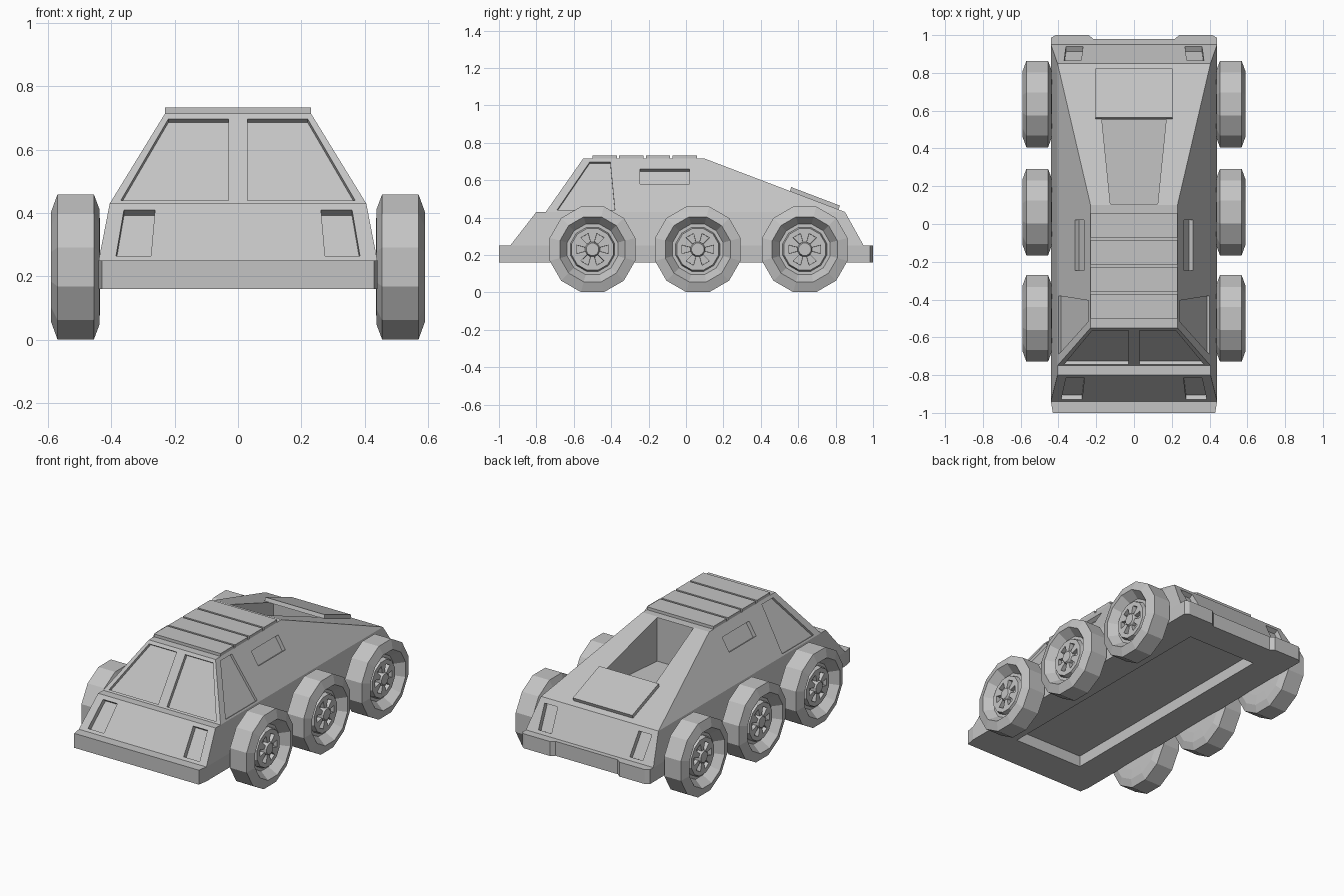
import bpy, bmesh, math
from mathutils import Vector

if "Cube" in bpy.data.objects:
    bpy.data.objects.remove(bpy.data.objects["Cube"])

grey = bpy.data.materials.new("armour grey")
grey.use_nodes = True
grey.diffuse_color = (0.55, 0.55, 0.55, 1)
grey.node_tree.nodes["Principled BSDF"].inputs["Base Color"].default_value = (0.55, 0.55, 0.55, 1)


def finish(name, bm):
    """Turn a bmesh into a grey, flat-shaded object."""
    bmesh.ops.recalc_face_normals(bm, faces=bm.faces)
    mesh = bpy.data.meshes.new(name)
    bm.to_mesh(mesh)
    bm.free()
    mesh.materials.append(grey)
    ob = bpy.data.objects.new(name, mesh)
    bpy.context.collection.objects.link(ob)
    return ob


def prism(bm, pts, start, end):
    """Solid between two copies of a polygon, moved by two vectors."""
    lo = [bm.verts.new(Vector(p) + start) for p in pts]
    hi = [bm.verts.new(Vector(p) + end) for p in pts]
    bm.faces.new(lo)
    bm.faces.new(hi)
    for i in range(len(pts)):
        j = (i + 1) % len(pts)
        bm.faces.new((lo[i], lo[j], hi[j], hi[i]))


def recess(bm, pts, depth, sides=(1, -1)):
    """Cutter sunk into the surface that the polygon lies on."""
    for s in sides:
        p = [Vector((x * s, y, z)) for x, y, z in pts]
        n = (p[1] - p[0]).cross(p[2] - p[0]).normalized()
        if n.z < 0:
            n = -n
        prism(bm, p, n * 0.02, n * -depth)


def along(v, v0, v1, a, b):
    return a + (b - a) * (v - v0) / (v1 - v0)


# Sloping surfaces of the hull
LOW, MID, TOP = 0.25, 0.43, 0.715
def hood(x, z): return (x, along(z, LOW, MID, -0.94, -0.8), z)
def screen(x, z): return (x, along(z, MID, TOP, -0.75, -0.55), z)
def flank(y, z): return (along(z, MID, TOP, 0.405, 0.23), y, z)
def deck(x, y): return (x, y, along(y, 0.1, 0.85, TOP, MID))
def tail(x, y): return (x, y, along(y, 0.85, 0.95, MID, LOW))


# Hull, one half named by corner and mirrored
half = {
    "nose_low": (0.43, -1, 0.16), "nose_top": (0.43, -1, LOW),
    "sill_f_low": (0.44, -0.94, 0.16), "sill_f": (0.44, -0.94, LOW),
    "sill_r_low": (0.44, 0.95, 0.16), "sill_r": (0.44, 0.95, LOW),
    "hood_top": (0.405, -0.8, MID), "screen_low": (0.405, -0.75, MID),
    "tail_top": (0.405, 0.85, MID),
    "roof_f": (0.23, -0.55, TOP), "roof_r": (0.23, 0.1, TOP),
}
bm = bmesh.new()
left = {k: bm.verts.new(p) for k, p in half.items()}
right = {k: bm.verts.new((-p[0], p[1], p[2])) for k, p in half.items()}
ring = ["nose_low", "nose_top", "sill_f", "hood_top", "screen_low", "roof_f",
        "roof_r", "tail_top", "sill_r", "sill_r_low", "sill_f_low"]
for a, b in zip(ring, ring[1:] + ring[:1]):
    bm.faces.new((left[a], left[b], right[b], right[a]))
for s in (left, right):
    for names in (("nose_low", "nose_top", "sill_f", "sill_f_low"),
                  ("sill_f_low", "sill_f", "sill_r", "sill_r_low"),
                  ("sill_f", "hood_top", "screen_low", "tail_top", "sill_r"),
                  ("screen_low", "roof_f", "roof_r", "tail_top")):
        bm.faces.new([s[n] for n in names])
hull = finish("hull", bm)

# Recesses: windows, lamps, side vents, cargo bay, underside
bm = bmesh.new()
recess(bm, [screen(0.03, 0.44), screen(0.37, 0.44), screen(0.22, 0.697), screen(0.03, 0.697)], 0.02)
recess(bm, [flank(-0.69, 0.44), flank(-0.38, 0.44), flank(-0.405, 0.697), flank(-0.515, 0.697)], 0.015)
recess(bm, [hood(0.275, 0.265), hood(0.385, 0.265), hood(0.36, 0.41), hood(0.262, 0.41)], 0.03)
recess(bm, [flank(-0.245, 0.58), flank(0.02, 0.58), flank(0.02, 0.66), flank(-0.245, 0.66)], 0.025)
recess(bm, [tail(0.27, 0.94), tail(0.36, 0.94), tail(0.37, 0.865), tail(0.28, 0.865)], 0.03)
bay = [(-0.125, 0.105, 0), (0.125, 0.105, 0), (0.175, 0.6, 0), (-0.175, 0.6, 0)]
prism(bm, bay, Vector((0, 0, 0.44)), Vector((0, 0, 0.9)))
under = [(-0.24, -0.78, 0), (0.24, -0.78, 0), (0.24, 0.8, 0), (-0.24, 0.8, 0)]
prism(bm, under, Vector((0, 0, 0.1)), Vector((0, 0, 0.23)))
cutter = finish("recess_cutter", bm)
cutter.hide_render = True
cut = hull.modifiers.new("recesses", "BOOLEAN")
cut.operation = "DIFFERENCE"
cut.solver = "EXACT"
cut.object = cutter
bpy.context.view_layer.objects.active = hull
bpy.ops.object.modifier_apply(modifier=cut.name)
bpy.data.objects.remove(cutter)

# Roof slats
bm = bmesh.new()
for i in range(4):
    y = -0.5 + i * 0.1425
    prism(bm, [(-0.23, y, TOP), (0.23, y, TOP), (0.23, y + 0.13, TOP), (-0.23, y + 0.13, TOP)],
          Vector((0, 0, -0.005)), Vector((0, 0, 0.018)))
finish("roof_slats", bm)

# Cargo hatch lying on the rear deck
bm = bmesh.new()
up = Vector((0, 0.285, 0.75)).normalized()
prism(bm, [deck(-0.205, 0.555), deck(0.205, 0.555), deck(0.205, 0.815), deck(-0.205, 0.815)],
      up * -0.002, up * 0.022)
finish("cargo_hatch", bm)

# Rear bumper with a stepped middle and clipped corners
bm = bmesh.new()
outline = [(0.44, 0.95), (0.44, 0.985), (0.415, 1.0), (0.24, 1.0), (0.215, 0.98)]
outline += [(-x, y) for x, y in reversed(outline)]
prism(bm, [(x, y, 0.16) for x, y in outline], Vector(), Vector((0, 0, LOW - 0.16)))
finish("rear_bumper", bm)

# Wheels: profile of (offset from hull, radius) swept in twelve steps
profile = [(0, 0.13), (0.003, 0.19), (0.02, 0.237), (0.135, 0.237), (0.155, 0.18),
           (0.1, 0.14), (0.1, 0.122), (0.125, 0.115), (0.125, 0.088), (0.125, 0.04),
           (0.135, 0.034)]
SIDES = 12


def wheel(name, side, y):
    bm = bmesh.new()
    rings = []
    for x, r in profile:
        ring = []
        for i in range(SIDES):
            a = math.tau * (i + 0.5) / SIDES
            ring.append(bm.verts.new((side * (0.435 + x), y + r * math.sin(a), 0.23 + r * math.cos(a))))
        rings.append(ring)
    pockets = []
    for k in range(len(rings) - 1):
        for i in range(SIDES):
            j = (i + 1) % SIDES
            f = bm.faces.new((rings[k][i], rings[k][j], rings[k + 1][j], rings[k + 1][i]))
            if k == len(rings) - 3 and i % 2 == 0:
                pockets.append(f)
    bm.faces.new(rings[0])
    bm.faces.new(rings[-1])
    bmesh.ops.recalc_face_normals(bm, faces=bm.faces)
    # Sunken gaps between the spokes
    bmesh.ops.inset_individual(bm, faces=pockets, thickness=0.001)
    moved = {v for f in pockets for v in f.verts}
    bmesh.ops.translate(bm, verts=list(moved), vec=(-side * 0.025, 0, 0))
    finish(name, bm)


for side, side_name in ((1, "left"), (-1, "right")):
    for y, row in ((-0.5, "front"), (0.063, "middle"), (0.635, "rear")):
        wheel(f"{row}_{side_name}_wheel", side, y)
